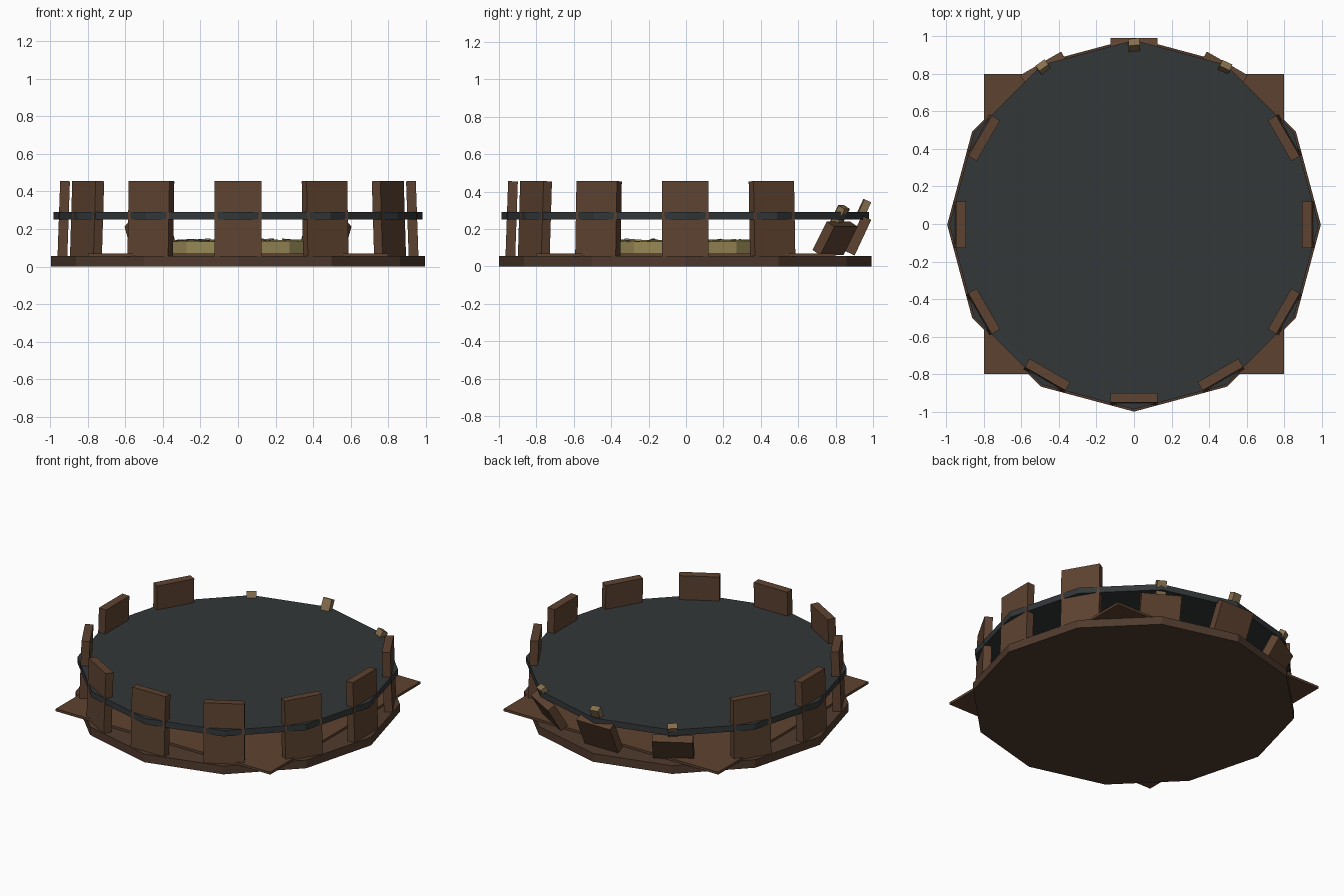
import bpy, random
from math import radians, pi, cos, sin
from mathutils import Matrix

if "Cube" in bpy.data.objects:
    bpy.data.objects.remove(bpy.data.objects["Cube"])

random.seed(4)
OY = -0.004


def material(name, rgb):
    m = bpy.data.materials.new(name)
    m.diffuse_color = (*rgb, 1)
    m.use_nodes = True
    m.node_tree.nodes["Principled BSDF"].inputs["Base Color"].default_value = m.diffuse_color
    return m


wood = material("wood", (0.11, 0.055, 0.03))
dark_wood = material("dark_wood", (0.08, 0.043, 0.027))
iron = material("iron", (0.033, 0.038, 0.04))
straw = material("straw", (0.30, 0.24, 0.09))
raw_wood = material("raw_wood", (0.24, 0.16, 0.075))


def box(name, size, matrix, mat):
    bpy.ops.mesh.primitive_cube_add(size=1)
    o = bpy.context.object
    o.name = name
    o.data.transform(Matrix.Diagonal((*size, 1)))
    o.matrix_world = matrix
    o.data.materials.append(mat)
    return o


def disc(name, radius, z0, z1, mat):
    bpy.ops.mesh.primitive_cylinder_add(vertices=12, radius=radius, depth=z1 - z0,
                                        location=(0, OY, (z0 + z1) / 2))
    o = bpy.context.object
    o.name = name
    o.data.materials.append(mat)
    return o


def on_ring(angle, radius, z, tilt, twist=0):
    # local x points outward, positive tilt leans the top outward
    return (Matrix.Translation((0, OY, 0)) @ Matrix.Rotation(radians(angle), 4, 'Z')
            @ Matrix.Translation((radius, 0, z)) @ Matrix.Rotation(radians(tilt), 4, 'Y')
            @ Matrix.Rotation(radians(twist), 4, 'Z'))


# base, square floor, hoop plate and bedding
disc("base", 0.995, 0, 0.055, dark_wood)
box("floor", (1.6, 1.6, 0.016), Matrix.Translation((0, 0, 0.062)), wood)
disc("hoop", 0.983, 0.25, 0.29, iron)
disc("straw_bed", 0.55, 0.068, 0.132, straw)

# upright staves, leaving the broken back open
for k in range(12):
    a = 30 * k
    if a not in (60, 90, 120):
        box("stave", (0.052, 0.25, 0.4), on_ring(a, 0.928, 0.255, -2), wood)

# snapped staves leaning outward, each with a splinter
for a, length, z, tilt in ((60, 0.175, 0.15, 30), (90, 0.21, 0.165, 25), (120, 0.175, 0.15, 30)):
    m = on_ring(a, 0.925, z, tilt)
    box("broken_stave", (0.055, 0.25, length), m, wood)
    tip = length / 2 + 0.03
    box("splinter", (0.04, 0.06, 0.11),
        m @ Matrix.Translation((-0.035, 0, tip)) @ Matrix.Rotation(radians(6), 4, 'Z'), raw_wood)

# loose straw stalks on the bed
for k in range(22):
    a = k * 360 / 22 + random.uniform(-8, 8)
    r = random.uniform(0.2, 0.5)
    m = on_ring(a, r, 0.138, random.uniform(-5, 5), random.uniform(-60, 60))
    box("straw_stalk", (0.22, 0.012, 0.008), m, straw)
